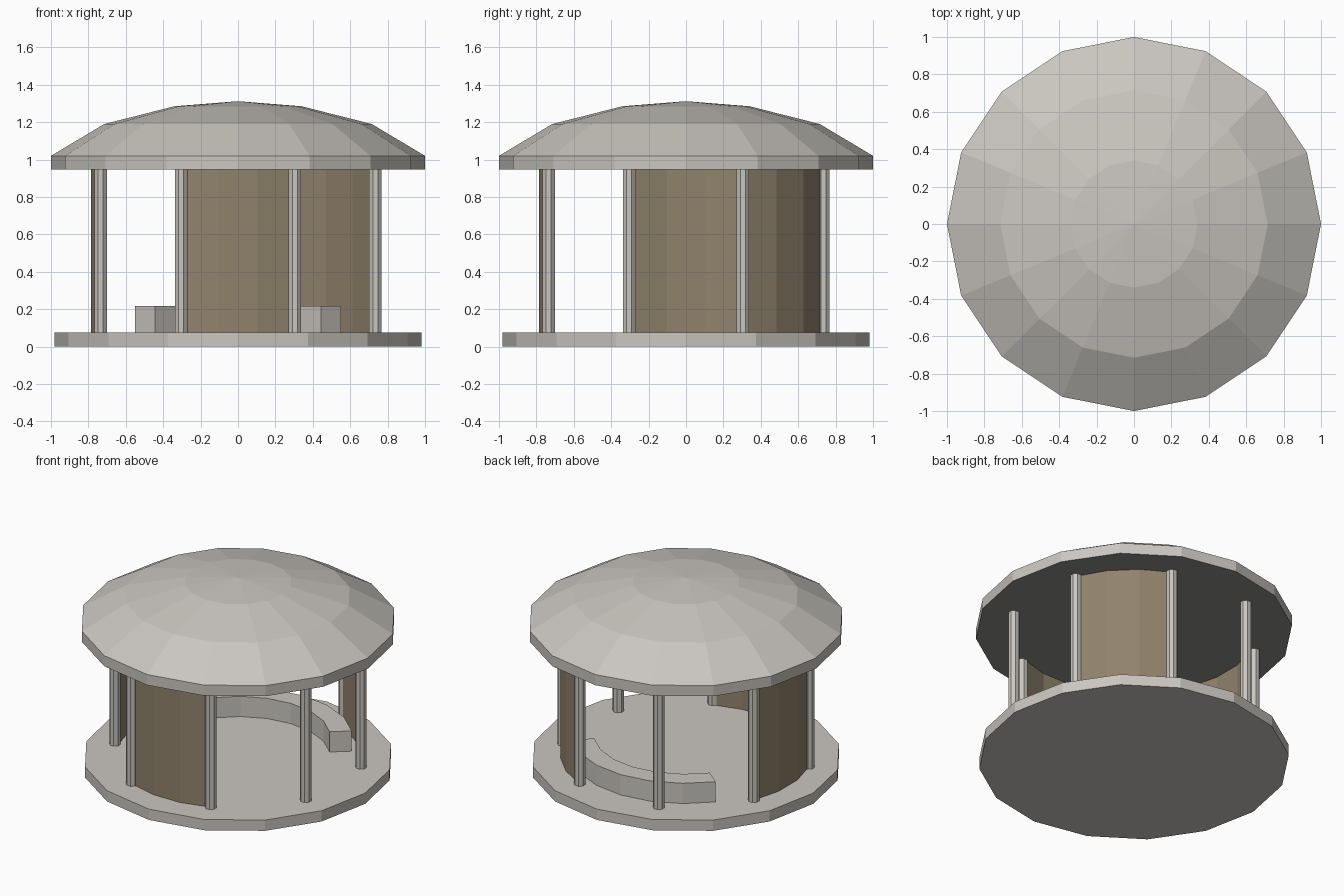
import bpy, bmesh, math
from math import radians, cos, sin

if "Cube" in bpy.data.objects:
    bpy.data.objects.remove(bpy.data.objects["Cube"])


def material(name, rgb):
    m = bpy.data.materials.new(name)
    m.diffuse_color = (*rgb, 1)
    m.use_nodes = True
    m.node_tree.nodes["Principled BSDF"].inputs["Base Color"].default_value = m.diffuse_color
    return m


stone = material("pale stone", (0.59, 0.565, 0.525))
wood = material("brown panel", (0.28, 0.225, 0.15))
soffit = material("dark soffit", (0.27, 0.27, 0.255))

FLOOR, CEILING = 0.075, 0.946


def finish(name, bm, mats):
    bmesh.ops.recalc_face_normals(bm, faces=bm.faces)
    me = bpy.data.meshes.new(name)
    for m in mats:
        me.materials.append(m)
    if len(mats) > 1:  # second colour on faces looking down
        bm.normal_update()
        for f in bm.faces:
            f.material_index = 1 if f.normal.z < -0.9 else 0
    bm.to_mesh(me)
    bm.free()
    ob = bpy.data.objects.new(name, me)
    bpy.context.collection.objects.link(ob)
    return ob


def lathe(name, profile, sides, mats, centre=(0, 0), turn=0.0):
    """Stack rings of (radius, z); a radius of 0 ends in a point."""
    bm = bmesh.new()
    rings = []
    for r, z in profile:
        n = sides if r > 0 else 1
        rings.append([bm.verts.new((centre[0] + r * cos(turn + i * math.tau / sides),
                                    centre[1] + r * sin(turn + i * math.tau / sides), z))
                      for i in range(n)])
    for a, b in zip(rings, rings[1:]):
        for i in range(sides):
            j = (i + 1) % sides
            if len(b) == 1:
                bm.faces.new((a[i], a[j], b[0]))
            else:
                bm.faces.new((a[i], a[j], b[j], b[i]))
    for ring in (rings[0], rings[-1]):
        if len(ring) > 1:
            bm.faces.new(ring)
    return finish(name, bm, mats)


def arc_block(name, r_in, r_out, z0, z1, start, end, segments, mat):
    """Curved block between two angles in degrees."""
    bm = bmesh.new()
    rings = []
    for i in range(segments + 1):
        a = radians(start + (end - start) * i / segments)
        rings.append([bm.verts.new((r * cos(a), r * sin(a), z))
                      for r, z in ((r_in, z0), (r_out, z0), (r_out, z1), (r_in, z1))])
    for a, b in zip(rings, rings[1:]):
        for k in range(4):
            bm.faces.new((a[k], a[(k + 1) % 4], b[(k + 1) % 4], b[k]))
    bm.faces.new(rings[0])
    bm.faces.new(rings[-1])
    return finish(name, bm, [mat])


# Floor slab and domed roof
lathe("floor_slab", [(0.98, 0), (0.98, FLOOR)], 16, [stone])
lathe("domed_roof", [(1, CEILING), (1, 1.02), (0.715, 1.19), (0.34, 1.285), (0, 1.312)],
      16, [stone, soffit])

# Eight octagonal columns
for k in range(8):
    a = radians(22.5 + 45 * k)
    lathe(f"column_{k + 1}", [(0.036, FLOOR), (0.036, CEILING)], 8, [stone],
          (0.795 * cos(a), 0.795 * sin(a)), a)

# Thin curved wall panels filling three of the bays
for name, mid in (("back_right", 45), ("left", 180), ("front", 270)):
    arc_block(f"{name}_wall_panel", 0.773, 0.793, FLOOR, CEILING, mid - 22.5, mid + 22.5, 3, wood)

# Curved bench along the back
arc_block("curved_bench", 0.58, 0.72, FLOOR, 0.216, 40, 140, 6, stone)
